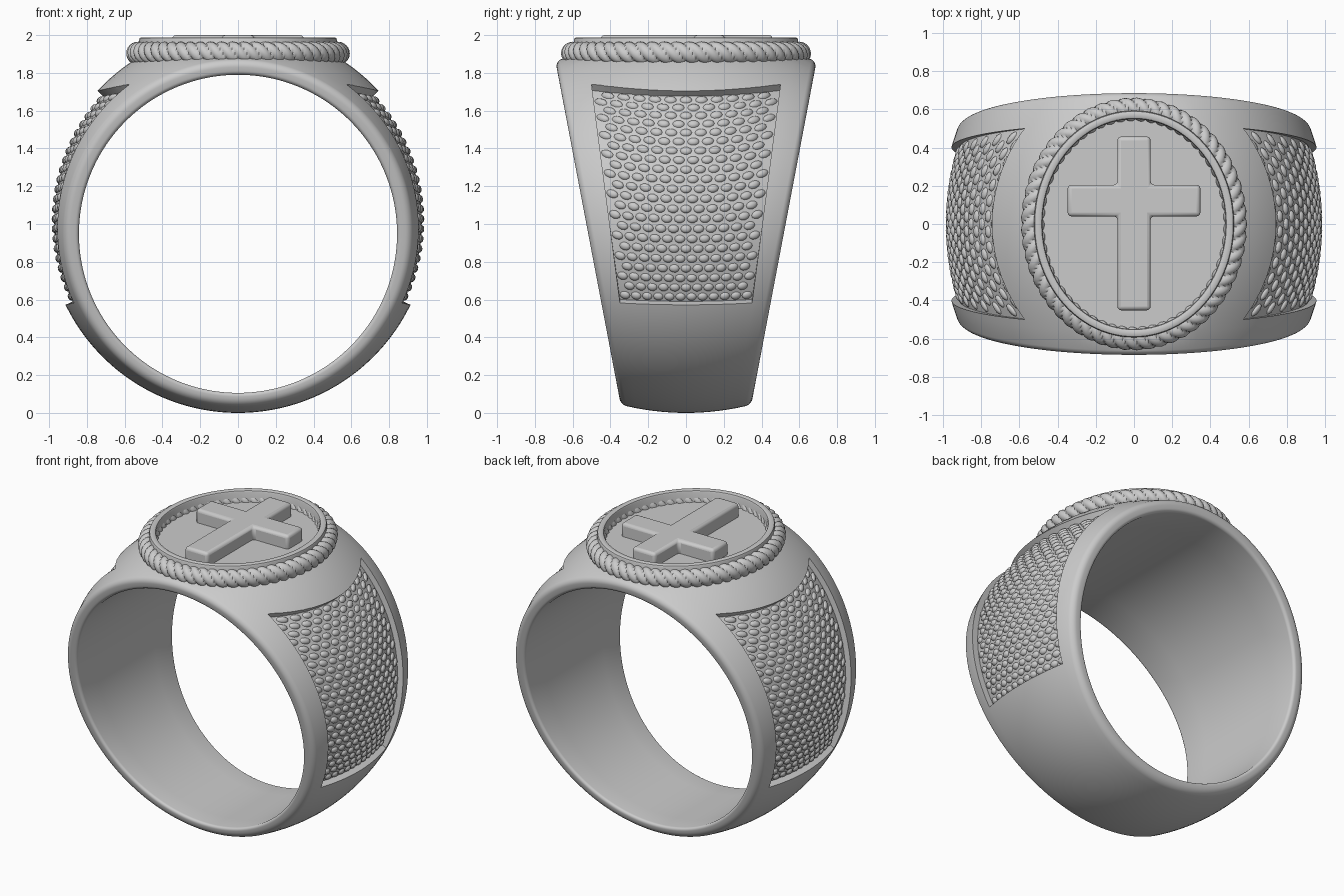
import bpy, bmesh, math
from math import sin, cos, pi, sqrt

if "Cube" in bpy.data.objects:
    bpy.data.objects.remove(bpy.data.objects["Cube"])

RC, ZC, CROWN = 1.015, 1.015, 0.36      # barrel radius, centre height, crown curvature
HR, HZ = 0.842, 0.948                   # finger hole radius and centre height
DEPTH = 0.042                           # side panel recess


def make(name, verts, faces, angle=35):
    bm = bmesh.new()
    vs = [bm.verts.new(v) for v in verts]
    for f in faces:
        bm.faces.new([vs[i] for i in f])
    bmesh.ops.recalc_face_normals(bm, faces=bm.faces)
    me = bpy.data.meshes.new(name)
    bm.to_mesh(me)
    bm.free()
    ob = bpy.data.objects.new(name, me)
    bpy.context.collection.objects.link(ob)
    smooth(ob, angle)
    return ob


def smooth(ob, angle=35):
    bpy.ops.object.select_all(action='DESELECT')
    ob.select_set(True)
    bpy.context.view_layer.objects.active = ob
    bpy.ops.object.shade_smooth_by_angle(angle=math.radians(angle))


def torus_faces(n, m):
    """Quads joining n closed loops of m points into a closed ring."""
    return [(i * m + j, i * m + (j + 1) % m, (i + 1) % n * m + (j + 1) % m, (i + 1) % n * m + j)
            for i in range(n) for j in range(m)]


def half_width(z):
    return 0.345 + 0.19 * (z - 0.04)


def side_samples(flat, r):
    """Cross-section samples: (signed fraction, inset from edge, corner drop)."""
    corner = [(r * (1 - cos(k * pi / 10)), r * (1 - sin(k * pi / 10))) for k in range(6)]
    left = [(-1, d, drop) for d, drop in corner]
    mid = [(-1 + 2 * k / flat, None, 0) for k in range(1, flat)]
    return left + mid + [(1, d, drop) for d, drop in reversed(corner)]


def section_point(a, s, outer):
    f, inset, drop = s
    z = 1.0 + sin(a)
    for _ in range(5):                  # width depends on height, so settle both
        hw = half_width(z)
        y = f * (hw - inset) if inset is not None else f * (hw - 0.035)
        r = RC - CROWN * y * y - drop if outer else HR + drop
        z = (ZC if outer else HZ) + r * sin(a)
    return (r * cos(a), y, min(z, 1.895))   # flat seat under the bezel


# Band: tapered, crowned cross-section swept round the finger hole
N = 200
outer = side_samples(14, 0.03)
inner = side_samples(6, 0.02)[::-1]
verts = []
for i in range(N):
    a = 2 * pi * i / N
    verts += [section_point(a, s, True) for s in outer]
    verts += [section_point(a, s, False) for s in inner]
band = make("band", verts, torus_faces(N, len(outer) + len(inner)))


# Side panels: (u, v) coordinates on the crowned surface
def panel_point(side, u, v, off):
    top = 1.705 + 0.035 * v * v
    z = 0.572 + 0.01 * v * v
    y = v * (0.35 + 0.15 * u)
    r = RC - CROWN * y * y
    a0, a1 = math.asin((z - ZC) / r), math.asin((top - ZC) / r)
    a = a0 + (a1 - a0) * u
    # keep the straight taper seen from the side
    y = v * (0.35 + 0.13 * (ZC + r * sin(a) - 0.585))
    r = RC - CROWN * y * y + off
    return (side * r * cos(a), y, ZC + r * sin(a))


def panel_cutter(side):
    nu, nv = 40, 14
    vs, fs = [], []
    for off in (-DEPTH, 0.1):
        vs += [panel_point(side, i / nu, 2 * j / nv - 1, off)
               for i in range(nu + 1) for j in range(nv + 1)]
    w, lay = nv + 1, (nu + 1) * (nv + 1)
    for b in (0, lay):
        fs += [(b + i * w + j, b + i * w + j + 1, b + (i + 1) * w + j + 1, b + (i + 1) * w + j)
               for i in range(nu) for j in range(nv)]
    edge = ([j for j in range(nv)] + [i * w + nv for i in range(nu)]
            + [nu * w + j for j in range(nv, 0, -1)] + [i * w for i in range(nu, 0, -1)])
    fs += [(p, q, q + lay, p + lay) for p, q in zip(edge, edge[1:] + edge[:1])]
    return make("panel_cutter", vs, fs)


for side in (1, -1):
    cutter = panel_cutter(side)
    mod = band.modifiers.new("recess", 'BOOLEAN')
    mod.operation, mod.solver, mod.object = 'DIFFERENCE', 'EXACT', cutter
    bpy.context.view_layer.objects.active = band
    bpy.ops.object.modifier_move_to_index(modifier="recess", index=0)
    bpy.ops.object.modifier_apply(modifier="recess")
    bpy.data.objects.remove(cutter)
smooth(band, 35)

# Studs: staggered rows of low domes filling each recess
ROWS, COLS, SEG = 22, 12, 10
for side, name in ((1, "right_studs"), (-1, "left_studs")):
    vs, fs = [], []
    for row in range(ROWS):
        u = (row + 0.5) / ROWS
        count = COLS - row % 2
        for c in range(count):
            v = (2 * c - (count - 1)) / COLS
            span = 0.35 + 0.15 * u
            rad = 0.028 + 0.007 * u
            b = len(vs)
            for rr, h in ((1, -0.004), (0.85, 0.006), (0.5, 0.012)):
                for k in range(SEG):
                    t = 2 * pi * k / SEG
                    vs.append(panel_point(side, u + 0.027 * rr * sin(t) / 1.36,
                                          v + rad * rr * cos(t) / span, h - DEPTH))
            vs.append(panel_point(side, u, v, 0.014 - DEPTH))
            for ring in (0, SEG):
                fs += [(b + ring + k, b + ring + (k + 1) % SEG,
                        b + ring + SEG + (k + 1) % SEG, b + ring + SEG + k) for k in range(SEG)]
            fs += [(b + 2 * SEG + k, b + 2 * SEG + (k + 1) % SEG, b + 3 * SEG) for k in range(SEG)]
    make(name, vs, fs, 60)


# Bezel: oval wall with softened top edges
def oval_ring(name, profile, a, b, n=96):
    vs = [((a + d) * cos(2 * pi * i / n), (b + d) * sin(2 * pi * i / n), z)
          for i in range(n) for d, z in profile]
    return make(name, vs, torus_faces(n, len(profile)))


oval_ring("bezel_rim", [(0, 1.85), (0, 1.975), (-0.004, 1.984), (-0.012, 1.988), (-0.032, 1.988),
                        (-0.040, 1.984), (-0.044, 1.975), (-0.044, 1.85)], 0.524, 0.594)

# Bezel floor
n = 96
disc = [(0.50 * cos(2 * pi * i / n), 0.57 * sin(2 * pi * i / n), z)
        for z in (1.86, 1.91) for i in range(n)]
make("bezel_floor", disc, [tuple(range(n)), tuple(range(n, 2 * n))]
     + [(i, (i + 1) % n, n + (i + 1) % n, n + i) for i in range(n)])

# Rope border: three strands twisted round an oval path
STRANDS, TURNS, STEPS, M = 3, 19, 684, 24
vs = []
for i in range(STEPS):
    t = 2 * pi * i / STEPS
    nx, ny = cos(t) / 0.53, sin(t) / 0.60
    ln = sqrt(nx * nx + ny * ny)
    nx, ny = nx / ln, ny / ln
    for j in range(M):
        a = 2 * pi * j / M
        r = 0.044 + 0.018 * sqrt(abs(cos(STRANDS * (a + TURNS * t) / 2)))
        vs.append((0.53 * cos(t) + nx * r * cos(a), 0.60 * sin(t) + ny * r * cos(a),
                   1.903 + r * sin(a)))
make("rope_border", vs, torus_faces(STEPS, M), 60)

# Cross: raised outline with bevelled edges
w, arm, top, bot, lo, hi = 0.087, 0.348, 0.458, -0.452, 0.04, 0.205
out = [(w, bot), (w, lo), (arm, lo), (arm, hi), (w, hi), (w, top)]
out += [(-x, y) for x, y in reversed(out)]
k = len(out)
cross = make("cross", [(x, y, z) for z in (1.89, 2.0) for x, y in out],
             [tuple(range(k)), tuple(range(k, 2 * k))]
             + [(i, (i + 1) % k, k + (i + 1) % k, k + i) for i in range(k)])
bev = cross.modifiers.new("soft_edges", 'BEVEL')
bev.width, bev.segments = 0.02, 3
